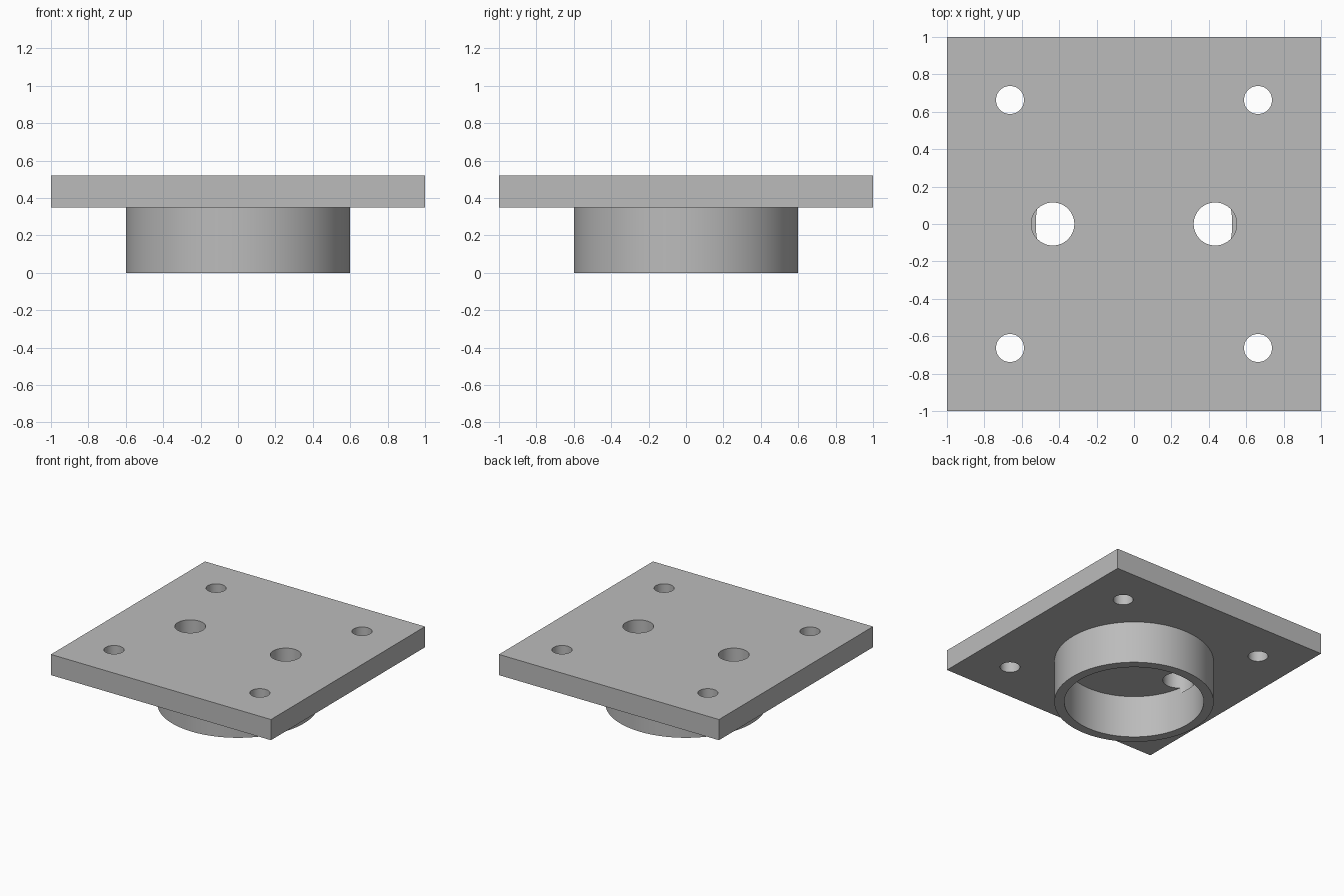
import bpy
import math

if "Cube" in bpy.data.objects:
    bpy.data.objects.remove(bpy.data.objects["Cube"], do_unlink=True)

PLATE_BOTTOM, TOP = 0.35, 0.52
RING_OUTER, RING_INNER = 0.6, 0.525
POCKET_FLOOR = 0.305  # large holes bite slightly into the ring wall

grey = bpy.data.materials.new("plain_grey")
grey.use_nodes = True
colour = (0.5, 0.5, 0.5, 1)
grey.diffuse_color = colour
grey.node_tree.nodes["Principled BSDF"].inputs["Base Color"].default_value = colour


def cylinder(name, radius, x, y, z0, z1, sides):
    bpy.ops.mesh.primitive_cylinder_add(
        vertices=sides, radius=radius, depth=z1 - z0, location=(x, y, (z0 + z1) / 2))
    obj = bpy.context.object
    obj.name = name
    obj.data.materials.append(grey)
    return obj


def combine(target, tool, operation):
    mod = target.modifiers.new(operation.lower(), "BOOLEAN")
    mod.operation = operation
    mod.solver = "EXACT"
    mod.object = tool
    bpy.context.view_layer.objects.active = target
    bpy.ops.object.modifier_apply(modifier=mod.name)
    bpy.data.objects.remove(tool, do_unlink=True)


# Square mounting plate
bpy.ops.mesh.primitive_cube_add(size=1, location=(0, 0, (PLATE_BOTTOM + TOP) / 2))
flange = bpy.context.object
flange.name = "mounting_flange"
flange.scale = (2, 2, TOP - PLATE_BOTTOM)
bpy.ops.object.transform_apply(location=True, rotation=False, scale=True)
flange.data.materials.append(grey)

# Hollow collar underneath, overlapping the plate so they join cleanly
collar = cylinder("collar", RING_OUTER, 0, 0, 0, PLATE_BOTTOM + 0.05, 128)
combine(flange, collar, "UNION")
bore = cylinder("bore_cutter", RING_INNER, 0, 0, -0.1, PLATE_BOTTOM, 128)
combine(flange, bore, "DIFFERENCE")

# Corner bolt holes and the two larger holes over the collar
for side in (-1, 1):
    for end in (-1, 1):
        bolt = cylinder("bolt_cutter", 0.075, side * 0.663, end * 0.663, 0.2, 0.7, 48)
        combine(flange, bolt, "DIFFERENCE")
    port = cylinder("port_cutter", 0.115, side * 0.434, 0, POCKET_FLOOR, 0.7, 64)
    combine(flange, port, "DIFFERENCE")

# Smooth round walls, crisp edges
bpy.ops.object.select_all(action="DESELECT")
flange.select_set(True)
bpy.context.view_layer.objects.active = flange
bpy.ops.object.shade_smooth_by_angle(angle=math.radians(30))
